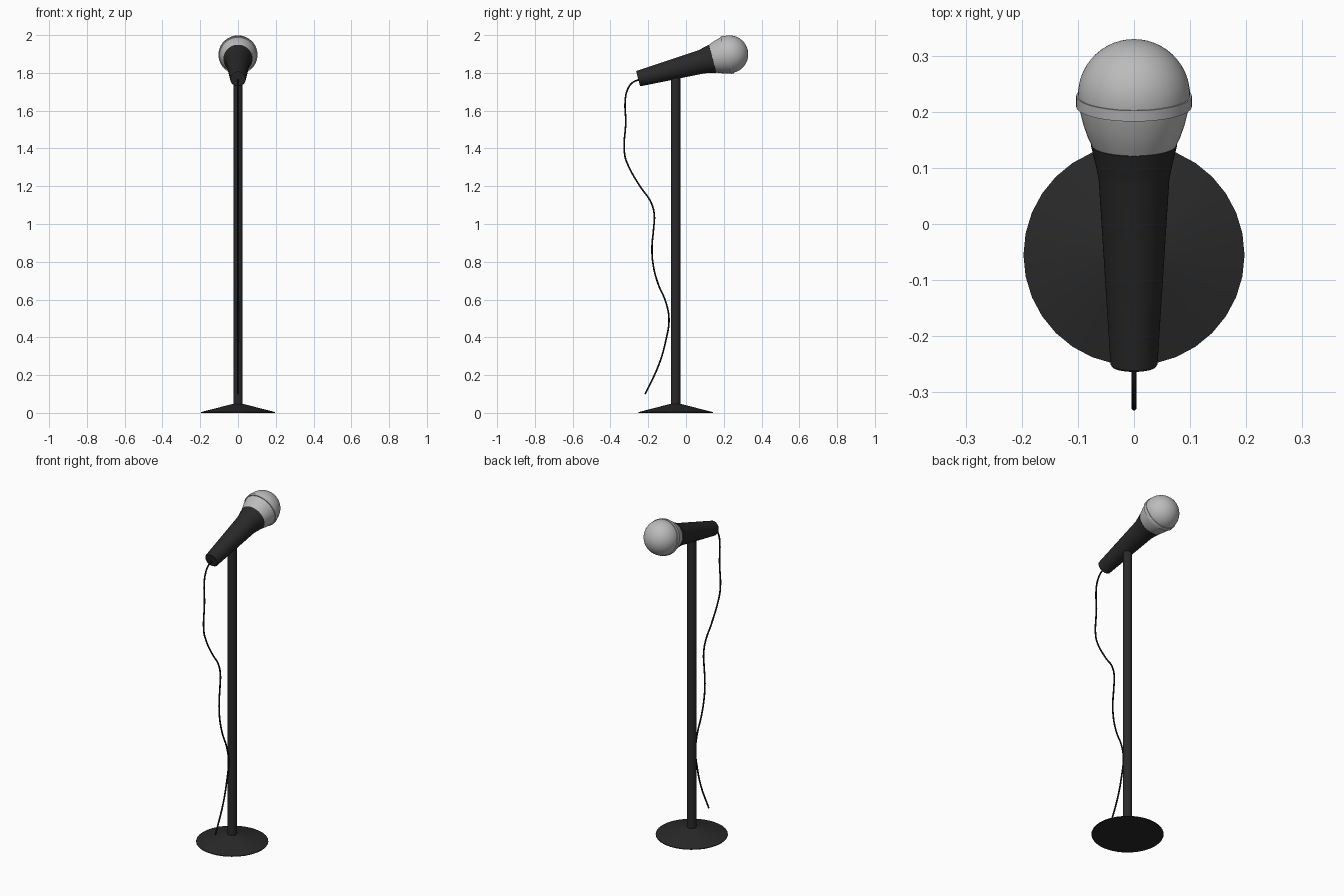
import bpy, math
from mathutils import Vector, Matrix

if "Cube" in bpy.data.objects:
    bpy.data.objects.remove(bpy.data.objects["Cube"])


def material(name, value):
    m = bpy.data.materials.new(name)
    m.diffuse_color = (value, value, value, 1)
    m.use_nodes = True
    m.node_tree.nodes["Principled BSDF"].inputs["Base Color"].default_value = m.diffuse_color
    return m


DARK = material("charcoal", 0.022)
GREY = material("light_grey", 0.5)
BLACK = material("cable_black", 0.008)


def lathe(name, profile, mat, sides=48, matrix=Matrix(), angle=30):
    """Revolve (radius, height) points about local z; radius 0 makes a pole."""
    verts, rings, faces = [], [], []
    for r, h in profile:
        n = 1 if r == 0 else sides
        rings.append([len(verts) + i for i in range(n)])
        for i in range(n):
            a = 2 * math.pi * i / sides
            verts.append((r * math.cos(a), r * math.sin(a), h))
    for lo, hi in zip(rings, rings[1:]):
        for i in range(sides):
            j = (i + 1) % sides
            quad = [lo[i % len(lo)], lo[j % len(lo)], hi[j % len(hi)], hi[i % len(hi)]]
            faces.append(list(dict.fromkeys(quad)))
    me = bpy.data.meshes.new(name)
    me.from_pydata(verts, [], faces)
    me.materials.append(mat)
    ob = bpy.data.objects.new(name, me)
    ob.matrix_world = matrix
    bpy.context.collection.objects.link(ob)
    bpy.ops.object.select_all(action='DESELECT')
    ob.select_set(True)
    bpy.context.view_layer.objects.active = ob
    bpy.ops.object.shade_smooth_by_angle(angle=math.radians(angle))
    return ob


# Stand: shallow cone base and straight pole
stand = Matrix.Translation((0, -0.055, 0))
lathe("base", [(0, 0), (0.197, 0), (0.197, 0.004), (0.03, 0.047), (0, 0.047)],
      DARK, 32, stand, 10)
lathe("pole", [(0, 0.03), (0.025, 0.03), (0.025, 1.80), (0, 1.80)], DARK, 32, stand)

# Microphone axis: starts at the tail and tilts up 15 degrees towards +y
mic = Matrix.Translation((0, -0.2535, 1.769)) @ Matrix.Rotation(math.radians(-75), 4, 'X')

lathe("handle", [(0, 0), (0.039, 0), (0.042, 0.004), (0.063, 0.345), (0.067, 0.365),
                 (0.077, 0.408), (0.070, 0.410), (0, 0.410)], DARK, 48, mic)

# Head: tapered lower basket and round upper grille
dome = [(0.1 * math.cos(a), 0.5 + 0.1 * math.sin(a))
        for a in (math.pi / 2 * k / 14 for k in range(14))]
lathe("grille", [(0, 0.405), (0.074, 0.405), (0.083, 0.425), (0.091, 0.448),
                 (0.097, 0.473), (0.1, 0.49)] + dome + [(0, 0.6)], GREY, 48, mic, 40)
lathe("grille_band", [(0.095, 0.479), (0.103, 0.479), (0.103, 0.499), (0.095, 0.499)],
      GREY, 48, mic)

# Cable hanging from the tail: (y, z) path
path = [(-.243, 1.767), (-.285, 1.747), (-.311, 1.708), (-.322, 1.65), (-.319, 1.544),
        (-.325, 1.369), (-.306, 1.31), (-.243, 1.199), (-.185, 1.114), (-.168, 1.05),
        (-.172, .97), (-.18, .88), (-.174, .785), (-.148, .684), (-.106, .584),
        (-.09, .493), (-.106, .387), (-.142, .26), (-.216, .10)]
cu = bpy.data.curves.new("cable", 'CURVE')
cu.dimensions = '3D'
cu.bevel_depth = 0.0045
cu.bevel_resolution = 3
cu.resolution_u = 6
cu.use_fill_caps = True
sp = cu.splines.new('BEZIER')
sp.bezier_points.add(len(path) - 1)
for p, (y, z) in zip(sp.bezier_points, path):
    p.co = (0, y, z)
    p.handle_left_type = p.handle_right_type = 'AUTO'
cu.materials.append(BLACK)
bpy.context.collection.objects.link(bpy.data.objects.new("cable", cu))
